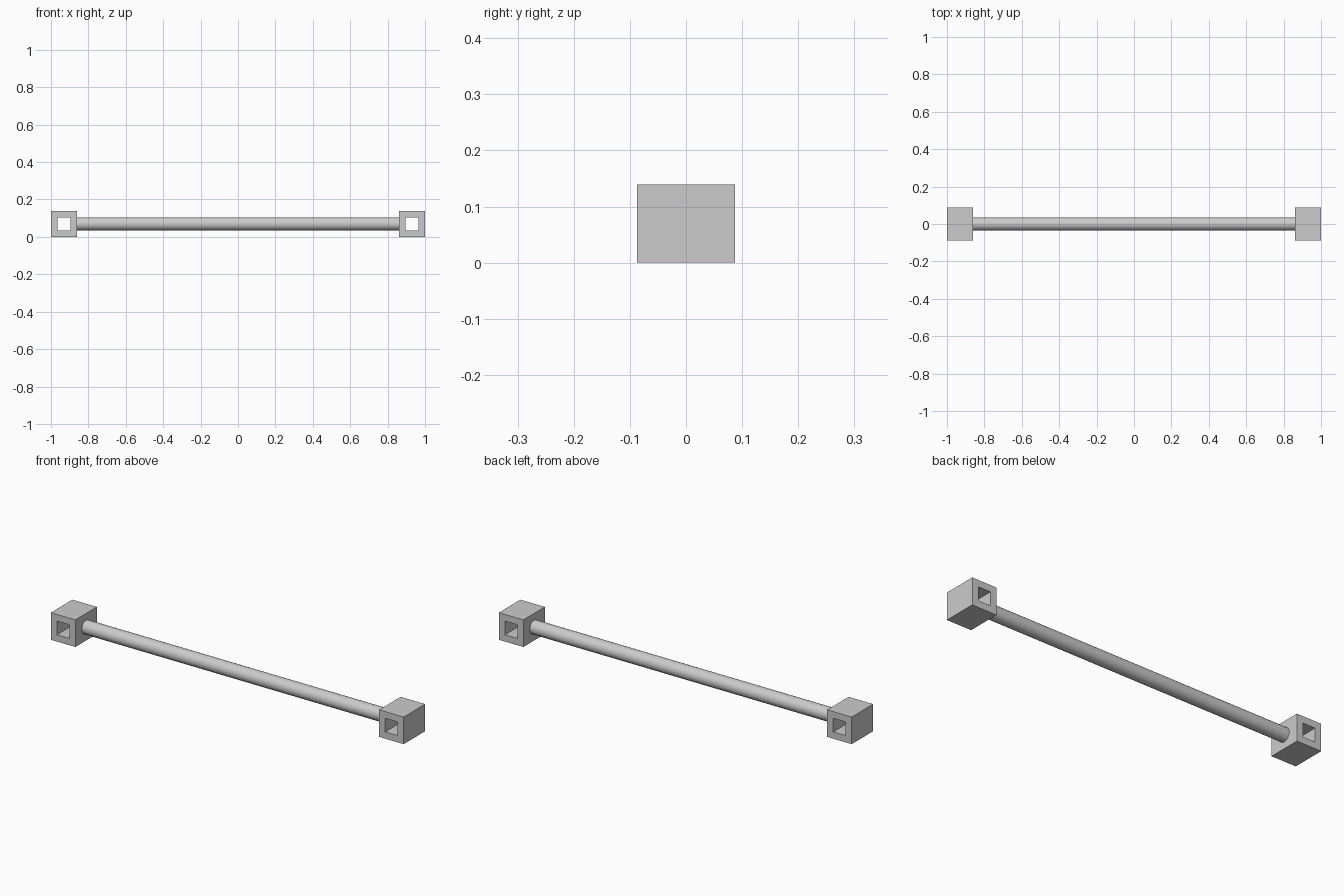
import bpy
import bmesh
import math

if "Cube" in bpy.data.objects:
    bpy.data.objects.remove(bpy.data.objects["Cube"], do_unlink=True)

BLOCK = 0.139          # block width and height
DEPTH = 0.174          # block depth, front to back
HOLE = 0.07            # square hole width
RADIUS = 0.035         # bar radius
MID = BLOCK / 2

grey = bpy.data.materials.new("plain_grey")
grey.use_nodes = True
grey.diffuse_color = (0.6, 0.6, 0.6, 1)
grey.node_tree.nodes["Principled BSDF"].inputs["Base Color"].default_value = (0.6, 0.6, 0.6, 1)


# Square tube running front to back
def end_block(name, x):
    bm = bmesh.new()
    corners = [(-1, -1), (1, -1), (1, 1), (-1, 1)]

    def ring(size, y):
        return [bm.verts.new((a * size / 2, y, b * size / 2)) for a, b in corners]

    rings = [ring(BLOCK, -DEPTH / 2), ring(BLOCK, DEPTH / 2),
             ring(HOLE, DEPTH / 2), ring(HOLE, -DEPTH / 2)]
    for i, r in enumerate(rings):
        s = rings[(i + 1) % 4]
        for k in range(4):
            n = (k + 1) % 4
            bm.faces.new((r[k], r[n], s[n], s[k]))
    bmesh.ops.recalc_face_normals(bm, faces=bm.faces)
    mesh = bpy.data.meshes.new(name)
    bm.to_mesh(mesh)
    bm.free()
    mesh.materials.append(grey)
    obj = bpy.data.objects.new(name, mesh)
    obj.location = (x, 0, MID)
    bpy.context.collection.objects.link(obj)


for name, side in (("left_end_block", 1), ("right_end_block", -1)):
    end_block(name, side * (1 - MID))

# Round bar between the blocks, its ends set in the block walls
bpy.ops.mesh.primitive_cylinder_add(vertices=32, radius=RADIUS, depth=2 * (1 - BLOCK) + 0.02,
                                    location=(0, 0, MID), rotation=(0, math.pi / 2, 0))
bar = bpy.context.object
bar.name = "round_bar"
bar.data.materials.append(grey)
bpy.ops.object.shade_smooth_by_angle(angle=math.radians(40))
